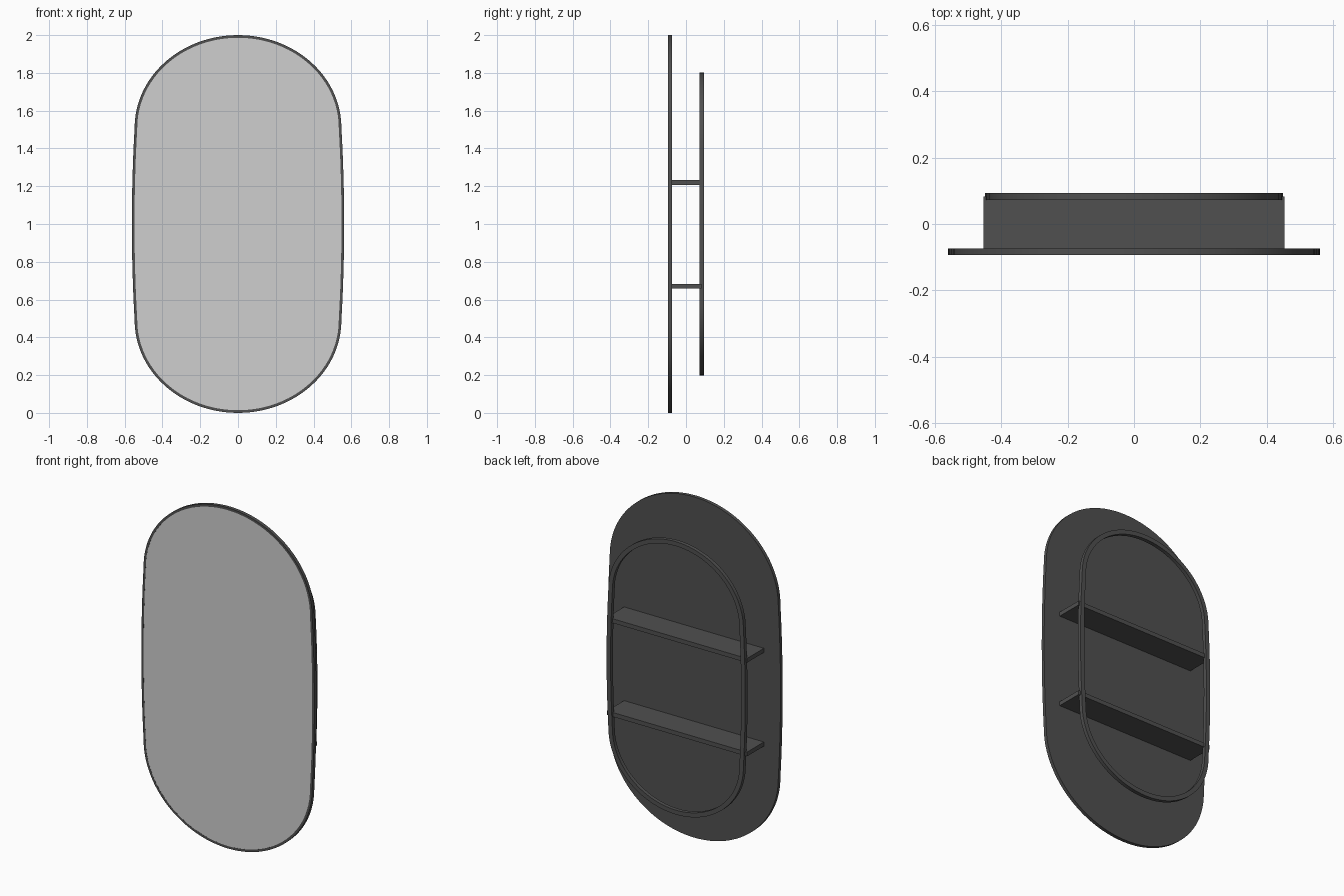
import bpy, bmesh, math

if "Cube" in bpy.data.objects:
    bpy.data.objects.remove(bpy.data.objects["Cube"])


def material(name, value):
    m = bpy.data.materials.new(name)
    m.diffuse_color = (value, value, value, 1)
    m.use_nodes = True
    m.node_tree.nodes["Principled BSDF"].inputs["Base Color"].default_value = m.diffuse_color
    return m


DARK = material("dark_grey", 0.08)
MIRROR = material("mirror_grey", 0.62)


def outline(s, inset=0.0, caps=48, sides=12):
    """Capsule with gently bowed sides and slightly flattened caps, offset inwards."""
    w, b = 0.562, 0.49
    h = 1 - b                             # half height of the bowed side
    a = w * (1 - 0.1 * h * h)             # half width where the cap starts
    pts = []
    for i in range(sides):                # right side, going up
        z = -h + 2 * h * i / sides
        pts.append((w * (1 - 0.1 * z * z), z))
    for i in range(caps):                 # top cap
        t = math.pi * i / caps
        pts.append((a * math.cos(t), h + b * math.sin(t)))
    pts += [(-x, -z) for x, z in pts]
    n = len(pts)
    out = []
    for i, (x, z) in enumerate(pts):      # move each point along its inward normal
        (x0, z0), (x1, z1) = pts[i - 1], pts[(i + 1) % n]
        d = math.hypot(x1 - x0, z1 - z0)
        out.append((x * s - inset * (z1 - z0) / d, 1 + z * s + inset * (x1 - x0) / d))
    return out


def finish(name, bm, mat):
    bmesh.ops.recalc_face_normals(bm, faces=bm.faces)
    me = bpy.data.meshes.new(name)
    bm.to_mesh(me)
    bm.free()
    me.materials.append(mat)
    ob = bpy.data.objects.new(name, me)
    bpy.context.collection.objects.link(ob)
    bpy.ops.object.select_all(action='DESELECT')
    ob.select_set(True)
    bpy.context.view_layer.objects.active = ob
    bpy.ops.object.shade_smooth_by_angle(angle=math.radians(30))
    return ob


def plate(name, pts, y0, y1, mat):
    bm = bmesh.new()
    f = bm.faces.new([bm.verts.new((x, y0, z)) for x, z in pts])
    new = bmesh.ops.extrude_face_region(bm, geom=[f])["geom"]
    bmesh.ops.translate(bm, vec=(0, y1 - y0, 0),
                        verts=[g for g in new if isinstance(g, bmesh.types.BMVert)])
    # keep the starting face so the plate is closed
    if not any(all(abs(v.co.y - y0) < 1e-6 for v in q.verts) for q in bm.faces):
        bm.faces.new([v for v in bm.verts if abs(v.co.y - y0) < 1e-6])
    return finish(name, bm, mat)


def ring(name, outer, inner, y0, y1, mat):
    bm = bmesh.new()
    loops = [[bm.verts.new((x, y, z)) for x, z in p]
             for p, y in ((outer, y0), (outer, y1), (inner, y1), (inner, y0))]
    n = len(outer)
    for k in range(4):
        A, B = loops[k], loops[(k + 1) % 4]
        for i in range(n):
            j = (i + 1) % n
            bm.faces.new((A[i], A[j], B[j], B[i]))
    return finish(name, bm, mat)


def box(name, lo, hi, mat):
    bm = bmesh.new()
    bmesh.ops.create_cube(bm, size=1)
    for v in bm.verts:
        v.co = [lo[i] if v.co[i] < 0 else hi[i] for i in range(3)]
    return finish(name, bm, mat)


# Front panel: backing, thin rim and mirror
plate("backing_panel", outline(1, 0.014), -0.091, -0.074, DARK)
ring("mirror_rim", outline(1), outline(1, 0.014), -0.094, -0.074, DARK)
plate("mirror", outline(1, 0.014), -0.0935, -0.0912, MIRROR)

# Rear ring, a smaller copy of the outline
ring("rear_ring", outline(0.801), outline(0.801, 0.026), 0.072, 0.094, DARK)

# Two shelves joining panel and ring
for label, z in (("lower", 0.67), ("upper", 1.22)):
    box(label + "_shelf", (-0.454, -0.074, z - 0.0125), (0.454, 0.083, z + 0.0125), DARK)
